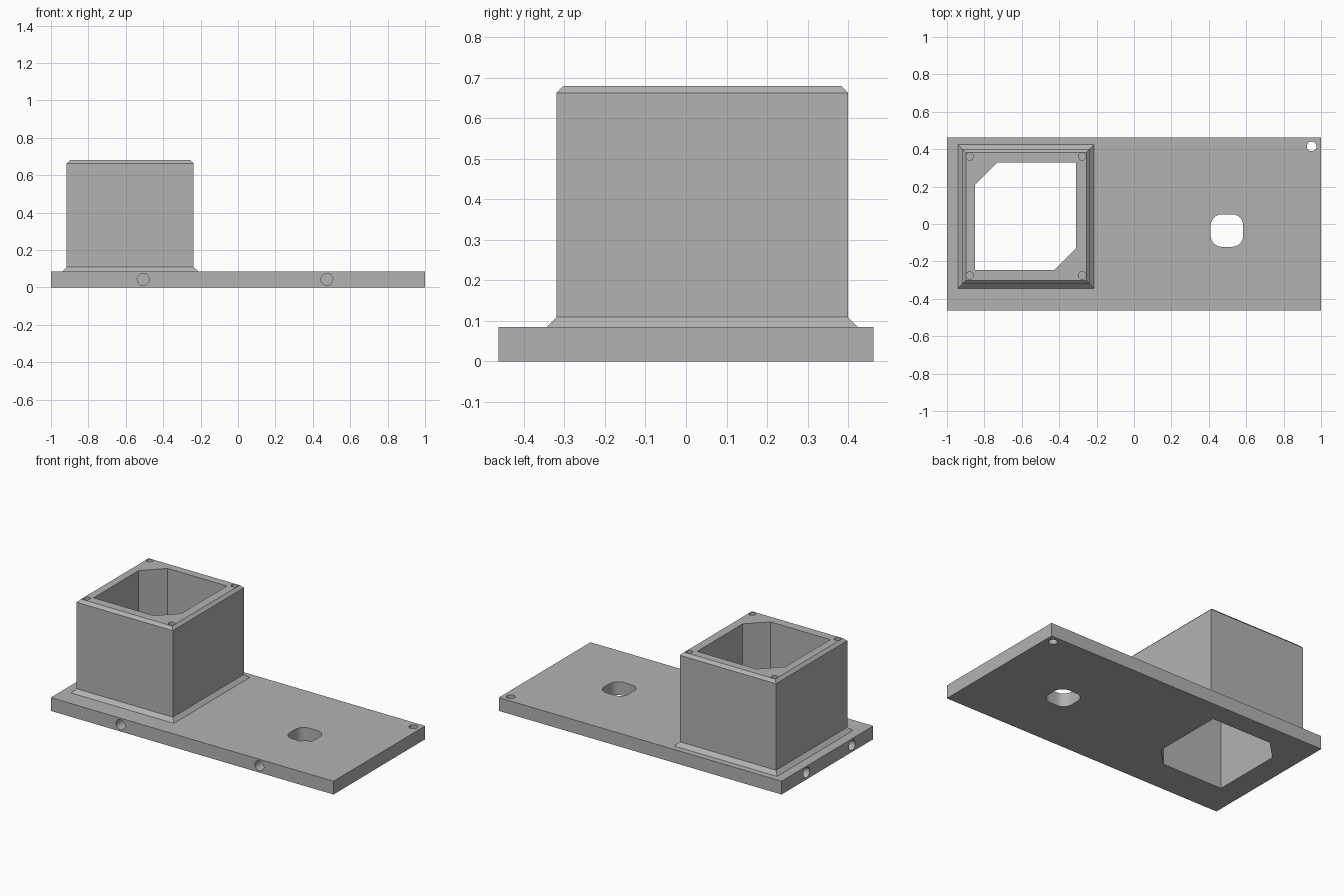
import bpy
import bmesh
from math import cos, sin, pi

if "Cube" in bpy.data.objects:
    bpy.data.objects.remove(bpy.data.objects["Cube"], do_unlink=True)

grey = bpy.data.materials.new("plain grey")
grey.use_nodes = True
grey.diffuse_color = (0.45, 0.45, 0.45, 1)
grey.node_tree.nodes["Principled BSDF"].inputs["Base Color"].default_value = (0.45, 0.45, 0.45, 1)


def loft(bm, rings):
    """Closed solid through rings of equal point count, with flat caps."""
    loops = [[bm.verts.new(p) for p in ring] for ring in rings]
    n = len(loops[0])
    for a, b in zip(loops, loops[1:]):
        for i in range(n):
            j = (i + 1) % n
            bm.faces.new((a[i], a[j], b[j], b[i]))
    bm.faces.new(loops[0][::-1])
    bm.faces.new(loops[-1])


def make(name, solids):
    bm = bmesh.new()
    for rings in solids:
        loft(bm, rings)
    bmesh.ops.recalc_face_normals(bm, faces=bm.faces[:])
    mesh = bpy.data.meshes.new(name)
    bm.to_mesh(mesh)
    bm.free()
    mesh.materials.append(grey)
    obj = bpy.data.objects.new(name, mesh)
    bpy.context.collection.objects.link(obj)
    return obj


def rect(x0, x1, y0, y1, z, grow=0):
    x0, x1, y0, y1 = x0 - grow, x1 + grow, y0 - grow, y1 + grow
    return [(x0, y0, z), (x1, y0, z), (x1, y1, z), (x0, y1, z)]


def prism(outline, z0, z1):
    return [[(x, y, z) for x, y in outline] for z in (z0, z1)]


def circle(u, v, r, n=24):
    return [(u + r * cos(2 * pi * i / n), v + r * sin(2 * pi * i / n)) for i in range(n)]


def rounded_square(x, y, half, r, steps=8):
    pts = []
    for k, (sx, sy) in enumerate([(1, 1), (-1, 1), (-1, -1), (1, -1)]):
        for i in range(steps + 1):
            a = (k + i / steps) * pi / 2
            pts.append((x + sx * (half - r) + r * cos(a), y + sy * (half - r) + r * sin(a)))
    return pts


def cut(obj, solids):
    cutter = make("cutter", solids)
    cutter.hide_render = True
    mod = obj.modifiers.new("cut", "BOOLEAN")
    mod.operation, mod.solver, mod.object = "DIFFERENCE", "EXACT", cutter
    bpy.context.view_layer.objects.active = obj
    bpy.ops.object.modifier_apply(modifier=mod.name)
    bpy.data.objects.remove(cutter, do_unlink=True)
    bpy.ops.object.select_all(action="DESELECT")
    obj.select_set(True)
    bpy.ops.object.shade_smooth_by_angle(angle=pi / 6)


PLATE_TOP, TOWER_TOP = 0.085, 0.68
# Square opening with two clipped corners, through tower and plate
opening = prism([(-0.85, -0.245), (-0.425, -0.245), (-0.31, -0.13), (-0.31, 0.33),
                 (-0.73, 0.33), (-0.85, 0.21)], -0.1, 0.8)

# Base plate with cable hole, corner hole and blind edge holes
plate = make("base_plate", [prism([(-1, -0.463), (1, -0.463), (1, 0.463), (-1, 0.463)], 0, PLATE_TOP)])
holes = [opening,
         prism(rounded_square(0.497, -0.035, 0.087, 0.06), -0.1, 0.2),
         prism(circle(0.95, 0.415, 0.026), -0.1, 0.2)]
for x in (-0.507, 0.475):
    holes.append([[(u, y, v) for u, v in circle(x, 0.043, 0.032)] for y in (-0.5, -0.36)])
for y in (-0.25, 0.21):
    holes.append([[(x, u, v) for u, v in circle(y, 0.043, 0.032)] for x in (-1.04, -0.9)])
cut(plate, holes)

# Tower with flared foot and chamfered rim
body = (-0.917, -0.237, -0.32, 0.4)
tower = make("tower", [[rect(*body, PLATE_TOP, 0.024), rect(*body, 0.109),
                        rect(*body, TOWER_TOP - 0.018), rect(*body, TOWER_TOP, -0.018)]])
# Blind screw holes in the rim corners
screws = [prism(circle(x, y, 0.02), 0.53, 0.75) for x in (-0.878, -0.277) for y in (-0.275, 0.361)]
cut(tower, [opening] + screws)
